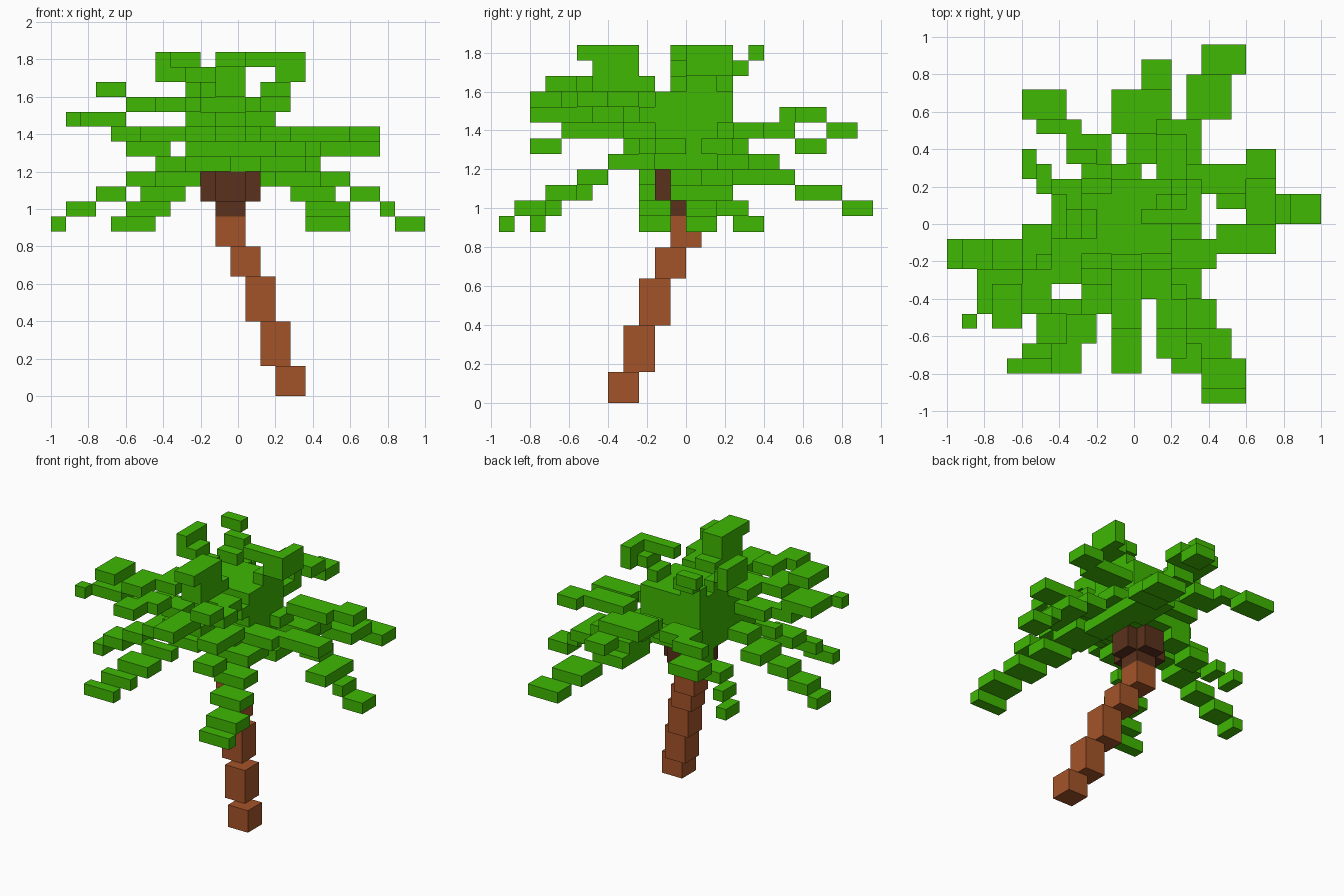
import bpy
import bmesh
import math
from mathutils import Matrix, Vector

if "Cube" in bpy.data.objects:
    bpy.data.objects.remove(bpy.data.objects["Cube"], do_unlink=True)

U = 0.08  # size of one block


def material(name, rgb):
    m = bpy.data.materials.new(name)
    m.diffuse_color = (*rgb, 1)
    m.use_nodes = True
    b = m.node_tree.nodes["Principled BSDF"]
    b.inputs["Base Color"].default_value = (*rgb, 1)
    b.inputs["Roughness"].default_value = 0.9
    return m


LEAF = material("leaf green", (0.05, 0.48, 0.001))
BARK = material("bark brown", (0.37, 0.088, 0.022))
DARK = material("dark bark", (0.102, 0.031, 0.012))


def snap(v):
    return math.floor(v + 0.5)


def blocks(name, mat, boxes):
    """One object made of boxes, each a low and a high corner in block units."""
    bm = bmesh.new()
    for low, high in boxes:
        low, high = Vector(low), Vector(high)
        mid = ((low + high) / 2 + Vector((0.5, 0, 0))) * U
        size = Matrix.Diagonal((*((high - low) * U), 1))
        bmesh.ops.create_cube(bm, size=1, matrix=Matrix.Translation(mid) @ size)
    mesh = bpy.data.meshes.new(name)
    bm.to_mesh(mesh)
    bm.free()
    mesh.materials.append(mat)
    ob = bpy.data.objects.new(name, mesh)
    bpy.context.collection.objects.link(ob)


def frond(name, root, tip, arch, ease, least):
    """Stepped chain of flat blocks; arch lifts the middle, ease shortens the outer steps."""
    root, tip = Vector(root), Vector(tip)
    run = tip - root
    count = max(least, int(abs(run.z)) + 1)
    main = 0 if abs(run.x) > abs(run.y) else 1   # axis the frond follows
    side = 1 - main
    width = 3 if abs(run[side]) / count > 0.8 else 2
    boxes = []
    for n in range(count):
        cuts = [(k / count) ** ease for k in (n, n + 1)]
        ends = sorted(snap(root[main] + run[main] * c) for c in cuts)
        edge = snap(root[side] + run[side] * sum(cuts) / 2 - width / 2)
        t = n / (count - 1)
        z = snap(root.z + run.z * t + arch * 4 * t * (1 - t))
        low, high = [0, 0, z], [0, 0, z + 1]
        low[main], high[main] = ends
        low[side], high[side] = edge, edge + width
        boxes.append((low, high))
    blocks(name, LEAF, boxes)


# Leaning trunk: each segment steps one block inward
levels = [0, 2, 5, 8, 10, 12]
blocks("trunk", BARK, [((2 - n, n - 5, levels[n]), (4 - n, n - 3, levels[n + 1])) for n in range(5)])

# Dark crown base under the leaves
blocks("crown_base", DARK, [((-2, -1, 12), (0, 1, 15)),
                            ((-2, -2, 13), (0, 2, 15)),
                            ((-3, -1, 13), (1, 1, 15))])

# Leafy heart where all the fronds meet
blocks("crown_heart", LEAF, [((-4, -2, 15), (2, 3, 18)), ((-4, -2, 18), (2, 3, 20))])

# Lower ring, drooping
lower = {
    "east": ((1, 3, 15), (12, 1, 11)),
    "north_east": ((1.5, 3, 14), (6, 12, 12)),
    "north_west": ((-2, 1, 14), (-8, 4, 11)),
    "west": ((-3, -2, 15), (-13, -2, 11)),
    "south_west": ((-2, -2, 15), (-8, -10, 11)),
    "south_east": ((2, -2, 15), (6.2, -12, 11)),
}
# Middle ring, arching outward
middle = {
    "north": ((-1, 2, 16), (1.5, 11, 17.4)),
    "north_west": ((-2, 2, 16), (-7, 9, 16)),
    "north_east": ((1, 2, 16), (9, 4, 17)),
    "east": ((1, -2, 15.6), (9, -1, 15.6)),
    "south_east": ((1, -2, 16), (3.2, -10, 16)),
    "south": ((-1, -2, 16), (-1, -10, 18)),
    "south_west": ((-2, -2, 16), (-5, -10, 19)),
    "west": ((-3, -2.5, 16), (-9, -4, 17)),
}
# Upper ring, rising
upper = {
    "south_west": ((-2, -1, 18), (-10, -6, 20)),
    "south": ((-1, -1, 19), (-1, -7, 22)),
    "south_east": ((1, -1, 18), (2.2, -9, 20)),
    "east": ((0, 1, 19), (4, 1, 22)),
    "west": ((-2, 0, 19), (-6, 0.5, 22)),
    "north_west": ((-2, 1, 19), (-4.2, 5, 22)),
}
tiers = (("lower", lower, 0, 0.7, 3), ("middle", middle, 0.8, 1, 4), ("upper", upper, 0, 1, 4))
for tier, ring, *shape in tiers:
    for direction, (root, tip) in ring.items():
        frond(f"{tier}_frond_{direction}", root, tip, *shape)

# Upright leaves around the top
blocks("upright_leaf_east", LEAF, [((3, 0, 21), (4, 3, 23)), ((0, 0, 22), (3, 1, 23))])
blocks("upright_leaf_west", LEAF, [((-6, -1, 21), (-5, 2, 23))])
blocks("upright_leaf_south", LEAF, [((-2, -6, 20), (0, -3, 23))])

# Broad side leaves on the fronds
blocks("side_leaf_west", LEAF, [((-11, -6, 18), (-8, -3, 19)),
                                ((-12, -7, 18), (-11, -6, 19)),
                                ((-8, -3, 14), (-6, 0, 15))])
blocks("side_leaf_north", LEAF, [((-2, 6, 18), (1, 9, 19)), ((1, 2, 15), (3, 6, 16))])
blocks("side_leaf_east", LEAF, [((7, -1, 13), (9, 3, 14)), ((2, -1, 14), (4, 3, 15))])
